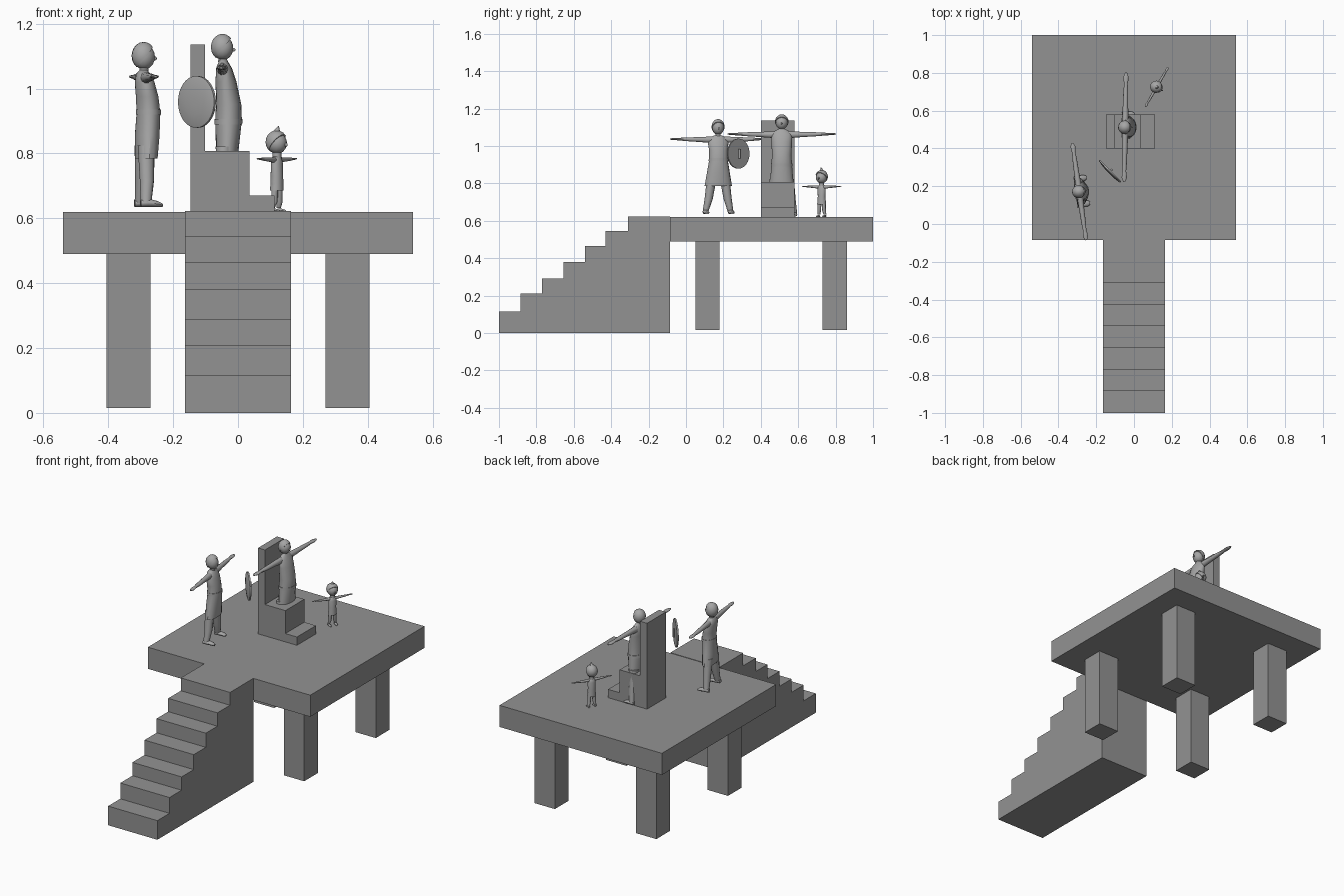
import bpy, bmesh, math
from mathutils import Matrix, Vector

if "Cube" in bpy.data.objects:
    bpy.data.objects.remove(bpy.data.objects["Cube"])


def material(name, v):
    m = bpy.data.materials.new(name)
    m.diffuse_color = (v, v, v, 1)
    m.use_nodes = True
    m.node_tree.nodes["Principled BSDF"].inputs["Base Color"].default_value = m.diffuse_color
    return m


STONE = material("grey stone", 0.29)
FIGURE = material("light grey figure", 0.38)


def finish(name, bm, mat, matrix=Matrix(), smooth=False):
    bmesh.ops.recalc_face_normals(bm, faces=bm.faces[:])
    me = bpy.data.meshes.new(name)
    bm.to_mesh(me)
    bm.free()
    me.materials.append(mat)
    if smooth:
        me.shade_smooth()
        me.set_sharp_from_angle(angle=math.radians(40))
    ob = bpy.data.objects.new(name, me)
    ob.matrix_world = matrix
    bpy.context.collection.objects.link(ob)
    return ob


def box(name, lo, hi):
    lo, hi = Vector(lo), Vector(hi)
    bm = bmesh.new()
    bmesh.ops.create_cube(bm, size=1, matrix=Matrix.Translation((lo + hi) / 2)
                          @ Matrix.Diagonal((*(hi - lo), 1)))
    finish(name, bm, STONE)


def extrude_profile(name, pts, offset):
    bm = bmesh.new()
    f = bm.faces.new([bm.verts.new(p) for p in pts])
    g = bmesh.ops.extrude_face_region(bm, geom=[f])
    vs = [e for e in g["geom"] if isinstance(e, bmesh.types.BMVert)]
    bmesh.ops.translate(bm, verts=vs, vec=offset)
    if not any(len(f.link_faces) < 1 for f in bm.edges) and f.is_valid and \
            sum(1 for x in bm.faces if len(x.verts) == len(pts)) < 2:
        bm.faces.new(f.verts[:])
    finish(name, bm, STONE)


def loft(name, rings, matrix, axis="z", sides=12):
    """Skin elliptical rings (x, y, z, radius a, radius b) stacked along an axis."""
    bm = bmesh.new()
    loops = []
    for x, y, z, a, b in rings:
        loop = []
        for i in range(sides):
            t = math.tau * i / sides
            c, s = a * math.cos(t), b * math.sin(t)
            d = {"z": (c, s, 0), "y": (c, 0, s), "x": (0, c, s)}[axis]
            loop.append(bm.verts.new(Vector((x, y, z)) + Vector(d)))
        loops.append(loop)
    for p, q in zip(loops, loops[1:]):
        for i in range(sides):
            j = (i + 1) % sides
            bm.faces.new((p[i], p[j], q[j], q[i]))
    bm.faces.new(loops[0])
    bm.faces.new(loops[-1])
    finish(name, bm, FIGURE, matrix, True)


def ball(name, loc, radii, matrix, cut=None):
    bm = bmesh.new()
    bmesh.ops.create_uvsphere(bm, u_segments=14, v_segments=10, radius=1)
    if cut is not None:  # keep the upper/back part only, as a cap
        bmesh.ops.bisect_plane(bm, geom=bm.verts[:] + bm.edges[:] + bm.faces[:],
                               plane_co=(cut, 0, 0), plane_no=(1, 0, -0.9),
                               clear_outer=True)
        bmesh.ops.holes_fill(bm, edges=bm.edges[:])
    bmesh.ops.transform(bm, verts=bm.verts[:], matrix=Matrix.Translation(loc)
                        @ Matrix.Diagonal((*radii, 1)))
    finish(name, bm, FIGURE, matrix, True)


# Platform and its four legs
box("platform", (-0.54, -0.085, 0.49), (0.54, 1.0, 0.62))
for sx in (-1, 1):
    for y in (0.05, 0.73):
        x0, x1 = sorted((sx * 0.27, sx * 0.405))
        box("platform_leg", (x0, y, 0.015), (x1, y + 0.13, 0.49))

# Staircase: side profile extruded across x
starts = [-1, -0.885, -0.77, -0.655, -0.54, -0.43, -0.31]
heights = [0.115, 0.21, 0.29, 0.38, 0.465, 0.545, 0.622]
pts, z = [(-0.163, -1, 0)], 0
for y, h in zip(starts, heights):
    if z:
        pts.append((-0.163, y, z))
    pts.append((-0.163, y, h))
    z = h
pts += [(-0.163, -0.086, 0.622), (-0.163, -0.086, 0)]
extrude_profile("staircase", pts, (0.327, 0, 0))

# Throne facing +x: tall back, seat and foot step
outline = [(-0.147, 0.62), (0.112, 0.62), (0.112, 0.67), (0.035, 0.67),
           (0.035, 0.808), (-0.101, 0.808), (-0.101, 1.136), (-0.147, 1.136)]
extrude_profile("throne", [(x, 0.40, z) for x, z in outline], (0, 0.18, 0))


def person(who, loc, yaw, torso, hip_z, hip_y, foot_y, leg_r, arm_z, shoulder_y,
           reach, arm_r, head, head_r):
    """Standing figure with arms out, local +x is forward."""
    m = Matrix.Translation(loc) @ Matrix.Rotation(math.radians(yaw), 4, "Z")
    loft(who + "_garment", [(x, 0, z, a, b) for x, z, a, b in torso], m, sides=16)
    hx, hz = head
    loft(who + "_neck", [(hx, 0, torso[-1][1] - 0.01, 0.014, 0.014),
                         (hx, 0, hz, 0.013, 0.013)], m)
    ball(who + "_head", (hx, 0, hz), head_r, m)
    ball(who + "_hair", (hx - 0.001, 0, hz + 0.003),
         [r * 1.1 for r in head_r], m, cut=0.15)
    ball(who + "_nose", (hx + head_r[0], 0, hz - 0.005), (0.006, 0.004, 0.006), m)
    for s in (-1, 1):
        # leg, foot, arm and flat hand
        mid = (hip_y + foot_y) / 2
        loft(who + "_leg", [(0, s * hip_y, hip_z + 0.03, leg_r * 1.2, leg_r * 1.2),
                            (0, s * mid, hip_z / 2, leg_r, leg_r),
                            (-0.005, s * foot_y, 0.012, leg_r * .75, leg_r * .7)], m)
        f = leg_r
        loft(who + "_foot", [(-f, s * foot_y, f * .5, f * .6, f * .5),
                             (0, s * foot_y, f * .6, f * .7, f * .6),
                             (f * 1.5, s * foot_y, f * .4, f * .75, f * .4),
                             (f * 2.1, s * foot_y, f * .25, f * .4, f * .25)], m, "x")
        span = reach - shoulder_y
        arm = [(0, 1.0, 1.15), (.3, .85, .85), (.6, .75, .65), (.78, .55, .45),
               (.83, .75, .4), (.92, .8, .35), (1, .3, .2)]
        loft(who + "_arm", [(hx, s * (shoulder_y + t * span), arm_z + 0.004 * t,
                             arm_r * a, arm_r * b) for t, a, b in arm], m, "y", 10)
    return m


# Guard in a knee-length tunic
guard = person("guard", (-0.288, 0.172, 0.635), 8,
               [(0.005, 0.15, 0.034, 0.074), (0.008, 0.22, 0.038, 0.062),
                (0.012, 0.29, 0.037, 0.05), (0.008, 0.34, 0.035, 0.05),
                (0, 0.385, 0.03, 0.056), (-0.004, 0.41, 0.022, 0.045),
                (-0.004, 0.422, 0.012, 0.018)],
               0.16, 0.035, 0.068, 0.022, 0.398, 0.035, 0.26, 0.016,
               (-0.002, 0.463), (0.034, 0.032, 0.039))
loft("guard_belt", [(0.012, 0, 0.285, 0.039, 0.053), (0.012, 0, 0.3, 0.039, 0.052)],
     guard, sides=16)

# Ruler in a long robe, sunk into the throne seat
ruler = person("ruler", (-0.043, 0.512, 0.622), -1,
               [(0.01, 0.12, 0.033, 0.066), (0.01, 0.19, 0.035, 0.062),
                (0.014, 0.28, 0.041, 0.055), (0.014, 0.33, 0.039, 0.052),
                (0.006, 0.4, 0.032, 0.055), (0, 0.44, 0.025, 0.055),
                (-0.002, 0.46, 0.015, 0.035), (-0.002, 0.47, 0.01, 0.014)],
               0.17, 0.04, 0.068, 0.021, 0.438, 0.035, 0.289, 0.017,
               (-0.004, 0.503), (0.033, 0.033, 0.037))
loft("ruler_belt", [(0.013, 0, 0.268, 0.043, 0.058), (0.014, 0, 0.285, 0.043, 0.057)],
     ruler, sides=16)

# Child with a spiky tuft of hair
child = person("child", (0.12, 0.725, 0.62), -30,
               [(0, 0.066, 0.02, 0.025), (0, 0.11, 0.019, 0.021),
                (0, 0.15, 0.017, 0.023), (0, 0.168, 0.013, 0.018),
                (0, 0.174, 0.007, 0.009)],
               0.06, 0.012, 0.019, 0.0095, 0.16, 0.015, 0.121, 0.008,
               (0, 0.212), (0.032, 0.03, 0.033))
loft("child_hair_tuft", [(-0.004, 0, 0.238, 0.017, 0.015), (0, 0, 0.252, 0.009, 0.008),
                         (0.006, 0, 0.265, 0.001, 0.001)], child)

# Round shield held out beside the throne, slightly domed, with a rim and a grip
sm = Matrix.Translation((-0.128, 0.278, 0.959)) @ Matrix.Rotation(math.radians(-136), 4, "Z")
loft("shield", [(-0.006, 0, 0, 0.076, 0.076), (-0.006, 0, 0, 0.08, 0.08),
                (0.002, 0, 0, 0.08, 0.08), (0.004, 0, 0, 0.074, 0.074),
                (0.009, 0, 0, 0.04, 0.04), (0.01, 0, 0, 0.012, 0.012)], sm, "x", 32)
loft("shield_grip", [(-0.013, 0, -0.025, 0.005, 0.007), (-0.013, 0, 0.025, 0.005, 0.007)], sm)
